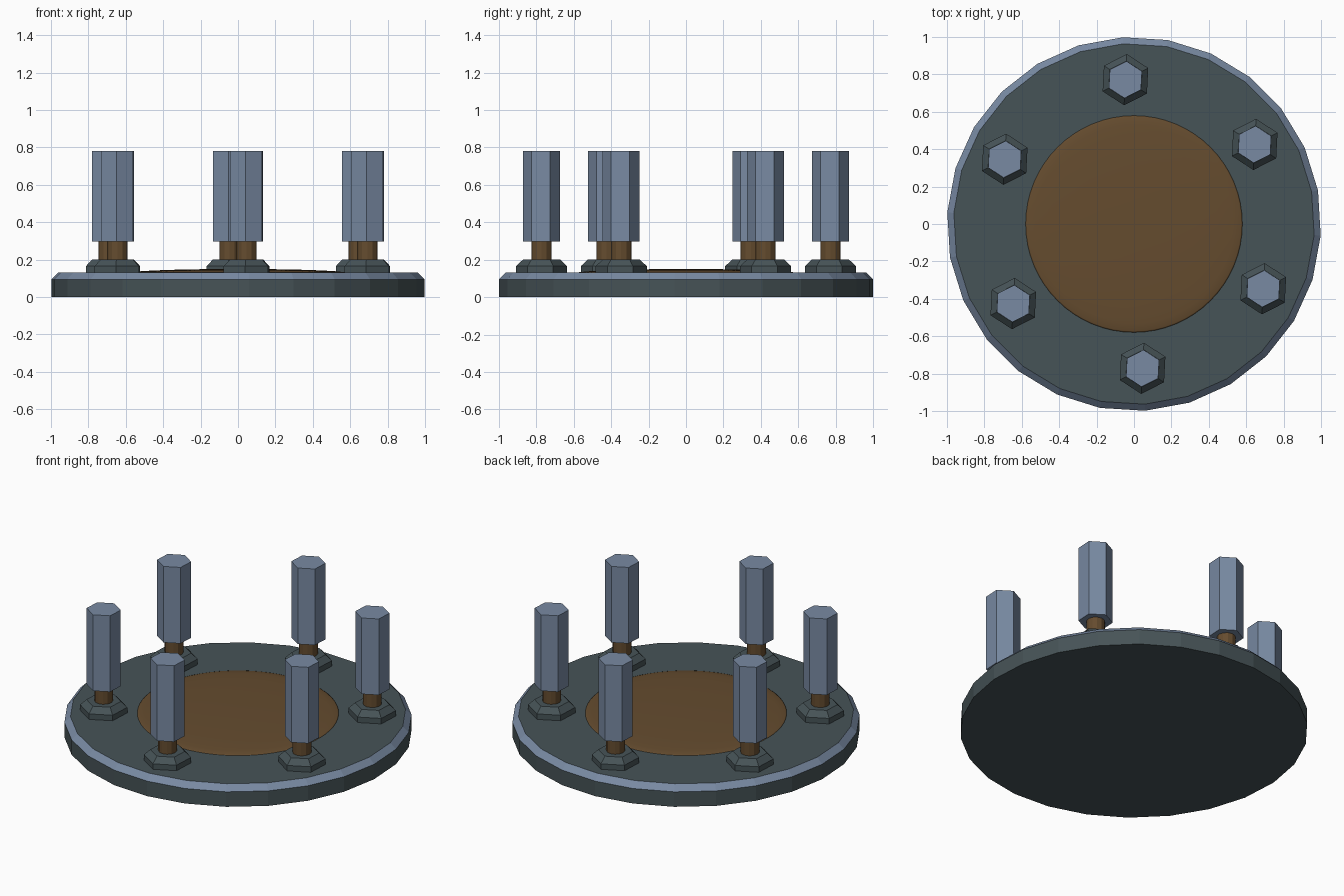
import bpy, math

if "Cube" in bpy.data.objects:
    bpy.data.objects.remove(bpy.data.objects["Cube"])


def material(name, rgb):
    m = bpy.data.materials.new(name)
    m.diffuse_color = (*rgb, 1.0)
    m.use_nodes = True
    m.node_tree.nodes["Principled BSDF"].inputs["Base Color"].default_value = m.diffuse_color
    return m


IRON = material("dark iron", (0.062, 0.087, 0.095))
STEEL = material("blue steel", (0.19, 0.255, 0.365))
BROWN = material("rust brown", (0.130, 0.072, 0.028))


def lathe(name, rings, sides, start, mats, loc=(0, 0, 0), smooth=False):
    """Stack polygon rings (radius, z) into a closed solid; start is the first vertex angle."""
    verts, faces = [], []
    for r, z in rings:
        for i in range(sides):
            a = math.radians(start) + 2 * math.pi * i / sides
            verts.append((r * math.cos(a), r * math.sin(a), z))
    for k in range(len(rings) - 1):
        for i in range(sides):
            j = (i + 1) % sides
            faces.append((k * sides + i, k * sides + j, (k + 1) * sides + j, (k + 1) * sides + i))
    faces.append(tuple(reversed(range(sides))))
    faces.append(tuple(range((len(rings) - 1) * sides, len(rings) * sides)))
    me = bpy.data.meshes.new(name)
    me.from_pydata(verts, [], faces)
    for m in mats:
        me.materials.append(m)
    ob = bpy.data.objects.new(name, me)
    ob.location = loc
    bpy.context.collection.objects.link(ob)
    for p in me.polygons:
        p.use_smooth = smooth
    return ob


TURN = 3.4  # the whole assembly is turned slightly about z

# Base plate with a steel-coloured chamfer
plate = lathe("base_plate", [(1.0, 0), (1.0, 0.095), (0.965, 0.13)], 26, 90 + TURN, [IRON, STEEL])
for p in plate.data.polygons:
    if 0.1 < p.normal.z < 0.99:
        p.material_index = 1

# Shallow domed centre pad
dome = [(0.585 * math.cos(t), 0.128 + 0.022 * math.sin(t))
        for t in (math.radians(d) for d in (0, 12, 25, 40, 55, 70, 85))]
lathe("centre_pad", dome, 64, 0, [BROWN], smooth=True)

# Six studs: chamfered nut, round shank and tall hexagonal post
for i in range(6):
    a = math.radians(90 + TURN + 60 * i)
    loc = (0.773 * math.cos(a), 0.773 * math.sin(a), 0)
    lathe(f"nut_{i + 1}", [(0.137, 0.12), (0.137, 0.165), (0.1, 0.2)], 6, 87, [IRON], loc)
    lathe(f"shank_{i + 1}", [(0.054, 0.19), (0.054, 0.31)], 12, 0, [BROWN], loc, smooth=False)
    lathe(f"post_{i + 1}", [(0.099, 0.297), (0.099, 0.78)], 6, 87, [STEEL], loc)
